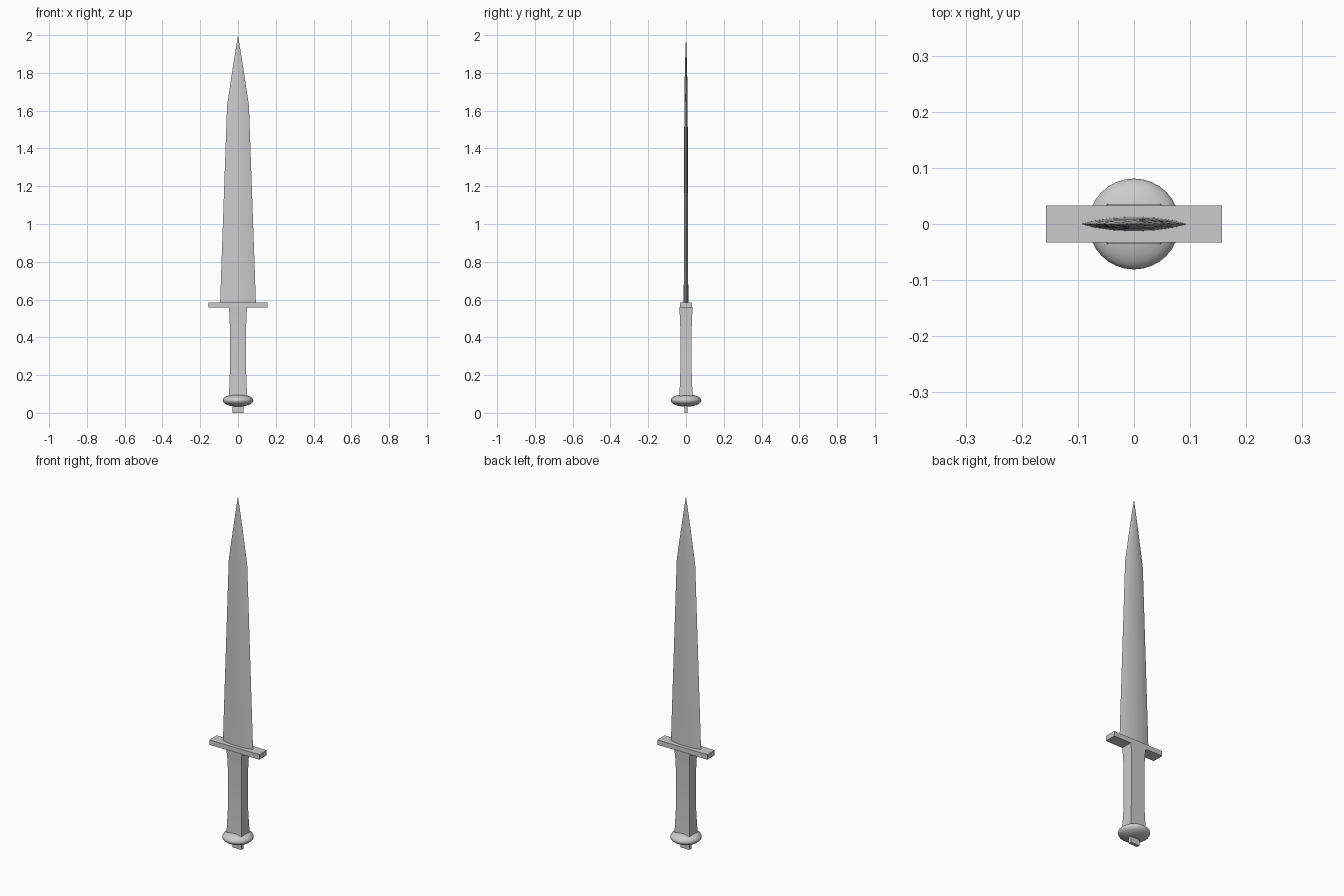
import bpy, bmesh, math

if "Cube" in bpy.data.objects:
    bpy.data.objects.remove(bpy.data.objects["Cube"])


def make_object(name, bm, smooth_angle=None):
    bmesh.ops.recalc_face_normals(bm, faces=bm.faces[:])
    mesh = bpy.data.meshes.new(name)
    bm.to_mesh(mesh)
    bm.free()
    ob = bpy.data.objects.new(name, mesh)
    bpy.context.collection.objects.link(ob)
    if smooth_angle:
        bpy.ops.object.select_all(action='DESELECT')
        ob.select_set(True)
        bpy.context.view_layer.objects.active = ob
        bpy.ops.object.shade_smooth_by_angle(angle=math.radians(smooth_angle))
    return ob


def loft(name, section, stations, tip=None, smooth_angle=None):
    """Skin a unit section scaled to (z, half width, half depth) stations."""
    bm = bmesh.new()
    rings = [[bm.verts.new((x * w, y * d, z)) for x, y in section]
             for z, w, d in stations]
    n = len(section)
    for a, b in zip(rings, rings[1:]):
        for i in range(n):
            j = (i + 1) % n
            bm.faces.new((a[i], a[j], b[j], b[i]))
    bm.faces.new(rings[0])
    if tip is None:
        bm.faces.new(rings[-1])
    else:
        top = bm.verts.new((0, 0, tip))
        for i in range(n):
            bm.faces.new((rings[-1][i], rings[-1][(i + 1) % n], top))
    return make_object(name, bm, smooth_angle)


square = [(-1, -1), (1, -1), (1, 1), (-1, 1)]

# Lens-shaped blade section: two shallow arcs meeting at sharp edges
xs = [-1, -0.75, -0.4, 0, 0.4, 0.75]
lens = [(x, -(1 - x * x) ** 0.85) for x in xs]
lens += [(-x, -y) for x, y in lens]

# Tapering blade ending in a long point
loft("blade", lens,
     [(0.57, 0.095, 0.013), (0.72, 0.09, 0.0115), (1.20, 0.073, 0.010),
      (1.625, 0.058, 0.009), (1.82, 0.029, 0.006)],
     tip=2.0, smooth_angle=40)

# Flat crossguard
loft("guard", square, [(0.557, 0.157, 0.033), (0.585, 0.157, 0.033)])

# Squared grip, slightly flared at both ends
loft("grip", square,
     [(0.07, 0.049, 0.036), (0.14, 0.046, 0.033), (0.22, 0.043, 0.030),
      (0.45, 0.043, 0.030), (0.52, 0.045, 0.033), (0.56, 0.049, 0.035)],
     smooth_angle=30)

# Flattened round pommel
bm = bmesh.new()
bmesh.ops.create_uvsphere(bm, u_segments=32, v_segments=16, radius=1)
bmesh.ops.scale(bm, vec=(0.081, 0.081, 0.033), verts=bm.verts)
bmesh.ops.translate(bm, vec=(0, 0, 0.066), verts=bm.verts)
make_object("pommel", bm, 60)

# Tang end showing below the pommel
loft("tang", square, [(0.0, 0.028, 0.009), (0.06, 0.028, 0.009)])
